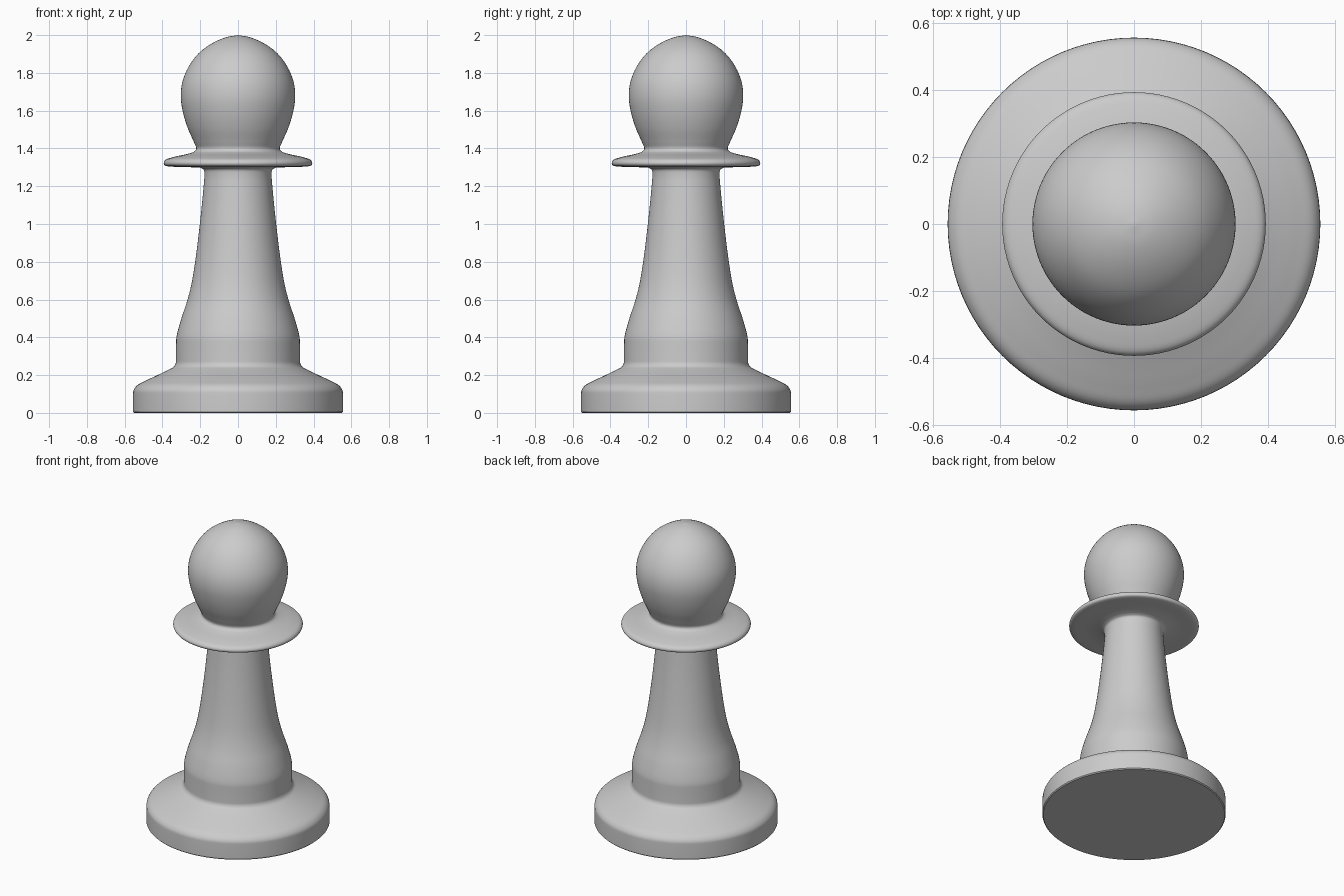
import bpy, bmesh, math
from mathutils import Vector

if "Cube" in bpy.data.objects:
    bpy.data.objects.remove(bpy.data.objects["Cube"])

SIDES = 96


def smooth_curve(pts, steps=5):
    """Centripetal Catmull-Rom curve through (radius, height) points."""
    p = [Vector(q) for q in pts]
    p = [2 * p[0] - p[1]] + p + [2 * p[-1] - p[-2]]
    out = []
    for a, b, c, d in zip(p, p[1:], p[2:], p[3:]):
        k = [(b - a).length ** 0.5, (c - b).length ** 0.5, (d - c).length ** 0.5]
        m1 = (c - b) + k[1] * ((b - a) / k[0] - (c - a) / (k[0] + k[1]))
        m2 = (c - b) + k[1] * ((d - c) / k[2] - (d - b) / (k[1] + k[2]))
        for i in range(steps):
            t = i / steps
            out.append((2*t**3 - 3*t**2 + 1) * b + (t**3 - 2*t**2 + t) * m1
                       + (3*t**2 - 2*t**3) * c + (t**3 - t**2) * m2)
    return out + [p[-2]]


def lathe(name, profile):
    bm = bmesh.new()
    verts = [bm.verts.new((max(r, 0), 0, z)) for r, z in profile]
    edges = [bm.edges.new(e) for e in zip(verts, verts[1:])]
    bmesh.ops.spin(bm, geom=verts + edges, cent=(0, 0, 0), axis=(0, 0, 1),
                   angle=math.tau, steps=SIDES, use_merge=True)
    bmesh.ops.remove_doubles(bm, verts=bm.verts, dist=1e-5)
    bmesh.ops.recalc_face_normals(bm, faces=bm.faces)
    me = bpy.data.meshes.new(name)
    bm.to_mesh(me)
    bm.free()
    ob = bpy.data.objects.new(name, me)
    bpy.context.collection.objects.link(ob)
    bpy.context.view_layer.objects.active = ob
    ob.select_set(True)
    bpy.ops.object.shade_smooth_by_angle(angle=math.radians(40))
    ob.select_set(False)
    return ob


# Flat underside and base rim
foot = [Vector((0, 0)), Vector((0.55, 0)), Vector((0.556, 0.006))]
# Base shoulder
base = smooth_curve([(0.556, 0.09), (0.553, 0.12), (0.535, 0.145), (0.49, 0.17),
                     (0.42, 0.203), (0.365, 0.23), (0.34, 0.245), (0.33, 0.262),
                     (0.328, 0.285)])
# Bell-shaped body rising into the stem
body = smooth_curve([(0.328, 0.36), (0.326, 0.40), (0.303, 0.49), (0.27, 0.59),
                     (0.247, 0.68), (0.227, 0.80), (0.202, 1.00), (0.182, 1.20),
                     (0.178, 1.26), (0.182, 1.288), (0.20, 1.299)])
# Thin collar
collar = smooth_curve([(0.30, 1.302), (0.375, 1.306), (0.390, 1.313), (0.393, 1.325),
                       (0.383, 1.34), (0.34, 1.355), (0.26, 1.373), (0.23, 1.385),
                       (0.221, 1.40), (0.234, 1.435), (0.265, 1.505), (0.29, 1.585),
                       (0.303, 1.67), (0.295, 1.75), (0.263, 1.83), (0.21, 1.902),
                       (0.14, 1.955), (0.065, 1.988), (0, 2.0)])

lathe("turned_pawn", foot + base + body + collar)
